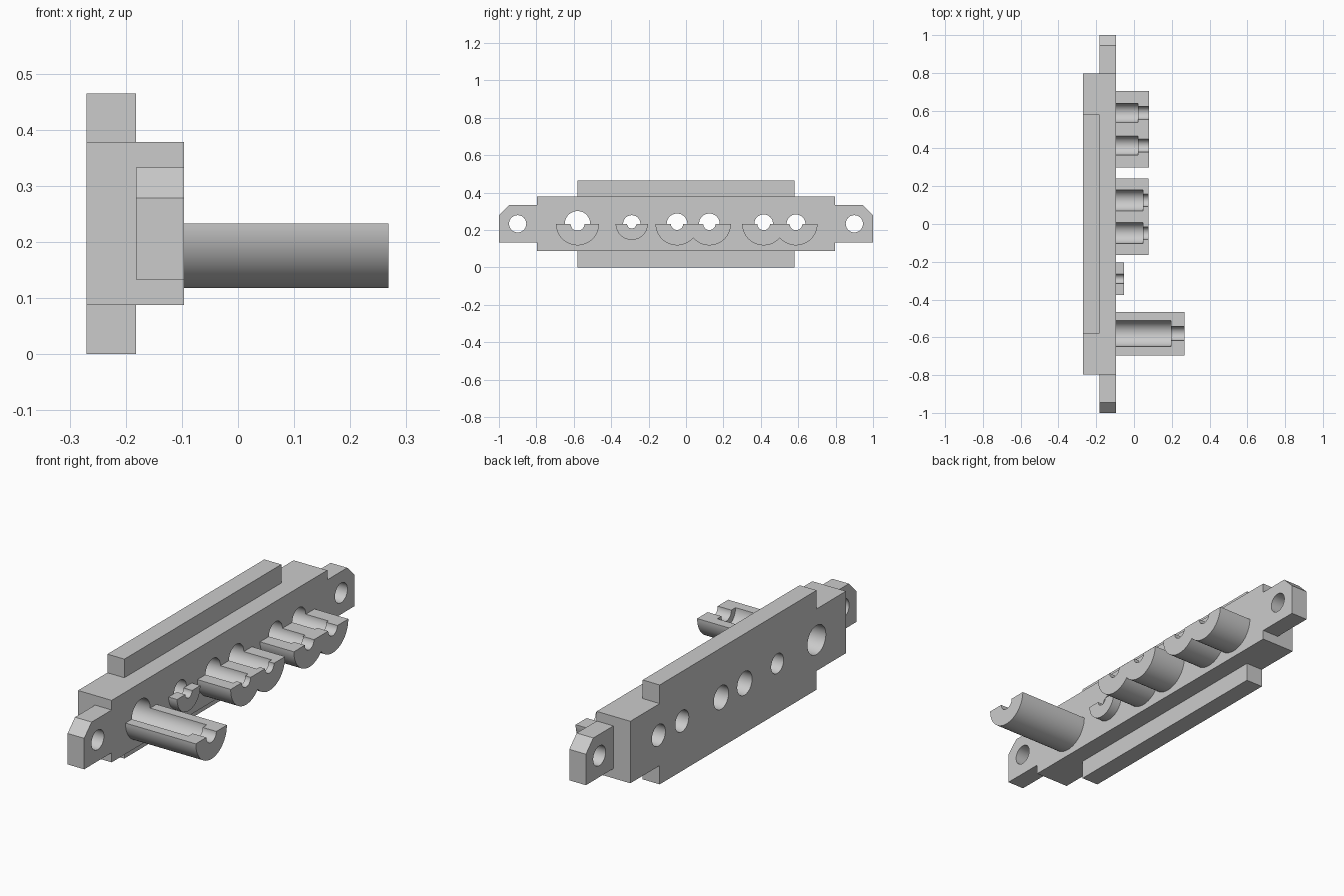
import bpy
import math

old = bpy.data.objects.get("Cube")
if old:
    bpy.data.objects.remove(old, do_unlink=True)

grey = bpy.data.materials.new("plain grey")
grey.use_nodes = True
COLOUR = (0.6, 0.6, 0.6, 1)
grey.diffuse_color = COLOUR
grey.node_tree.nodes["Principled BSDF"].inputs["Base Color"].default_value = COLOUR

BACK, STEP, FACE = -0.27, -0.182, -0.096   # depth planes of the plate
AXIS = 0.233                               # height of every bore


def prism(name, outline, x0, x1):
    """Extrude a (y, z) outline, counter-clockwise seen from +x."""
    n = len(outline)
    verts = [(x, y, z) for x in (x0, x1) for y, z in outline]
    faces = [list(range(n))[::-1], list(range(n, 2 * n))]
    faces += [(i, (i + 1) % n, n + (i + 1) % n, n + i) for i in range(n)]
    mesh = bpy.data.meshes.new(name)
    mesh.from_pydata(verts, [], faces)
    mesh.materials.append(grey)
    ob = bpy.data.objects.new(name, mesh)
    bpy.context.collection.objects.link(ob)
    return ob


def block(name, y, z0, z1, x0, x1):
    return prism(name, [(-y, z0), (y, z0), (y, z1), (-y, z1)], x0, x1)


def arc(y, r, start, end, n):
    step = (end - start) / n
    return [(y + r * math.cos(start + step * i), AXIS + r * math.sin(start + step * i))
            for i in range(n + 1)]


def rod(y, r, x0, x1):
    return prism("bore_cutter", arc(y, r, 0, math.tau, 64)[:-1], x0, x1)


def combine(target, tool, operation):
    """Apply a boolean and discard the tool."""
    tool.hide_render = True
    bpy.context.view_layer.objects.active = target
    mod = target.modifiers.new("boolean", "BOOLEAN")
    mod.operation = operation
    mod.solver = "EXACT"
    mod.object = tool
    bpy.ops.object.modifier_apply(modifier=mod.name)
    bpy.data.objects.remove(tool, do_unlink=True)


def smooth(ob):
    bpy.ops.object.select_all(action="DESELECT")
    ob.select_set(True)
    bpy.context.view_layer.objects.active = ob
    bpy.ops.object.shade_smooth_by_angle(angle=math.radians(30))


# name, bore centres, outer radius, bore radius, tip radius, bore end, barrel end
BARRELS = [
    ("long_barrel", [-0.58], 0.115, 0.068, 0.037, 0.197, 0.268),
    ("short_barrel", [-0.29], 0.086, 0.046, 0.025, FACE, -0.052),
    ("middle_twin_barrel", [-0.048, 0.125], 0.115, 0.055, 0.033, 0.048, 0.076),
    ("rear_twin_barrel", [0.415, 0.588], 0.115, 0.05, 0.034, 0.022, 0.079),
]

# Plate with back rails and chamfered end ears
plate = block("mounting_plate", 0.797, 0.088, 0.378, BACK, FACE)
combine(plate, block("rails", 0.58, 0, 0.465, BACK, STEP), "UNION")
ears = [(-1, 0.133), (1, 0.133), (1, 0.278), (0.945, 0.333), (-0.945, 0.333), (-1, 0.278)]
combine(plate, prism("ears", ears, STEP, FACE), "UNION")

# Screw holes in the ears and bores through the plate
for y in (-0.9, 0.9):
    combine(plate, rod(y, 0.046, -0.4, 0.4), "DIFFERENCE")
for name, centres, outer, bore, tip, bore_end, end in BARRELS:
    for y in centres:
        combine(plate, rod(y, bore, -0.4, 0.4), "DIFFERENCE")
smooth(plate)

# Half-round barrels with stepped open bores
for name, centres, outer, bore, tip, bore_end, end in BARRELS:
    halves = [prism(name, arc(y, outer, math.pi, math.tau, 40), FACE, end) for y in centres]
    barrel = halves[0]
    for extra in halves[1:]:
        combine(barrel, extra, "UNION")
    for y in centres:
        if bore_end > FACE:
            combine(barrel, rod(y, bore, -0.4, bore_end), "DIFFERENCE")
        combine(barrel, rod(y, tip, -0.4, 0.4), "DIFFERENCE")
    smooth(barrel)
